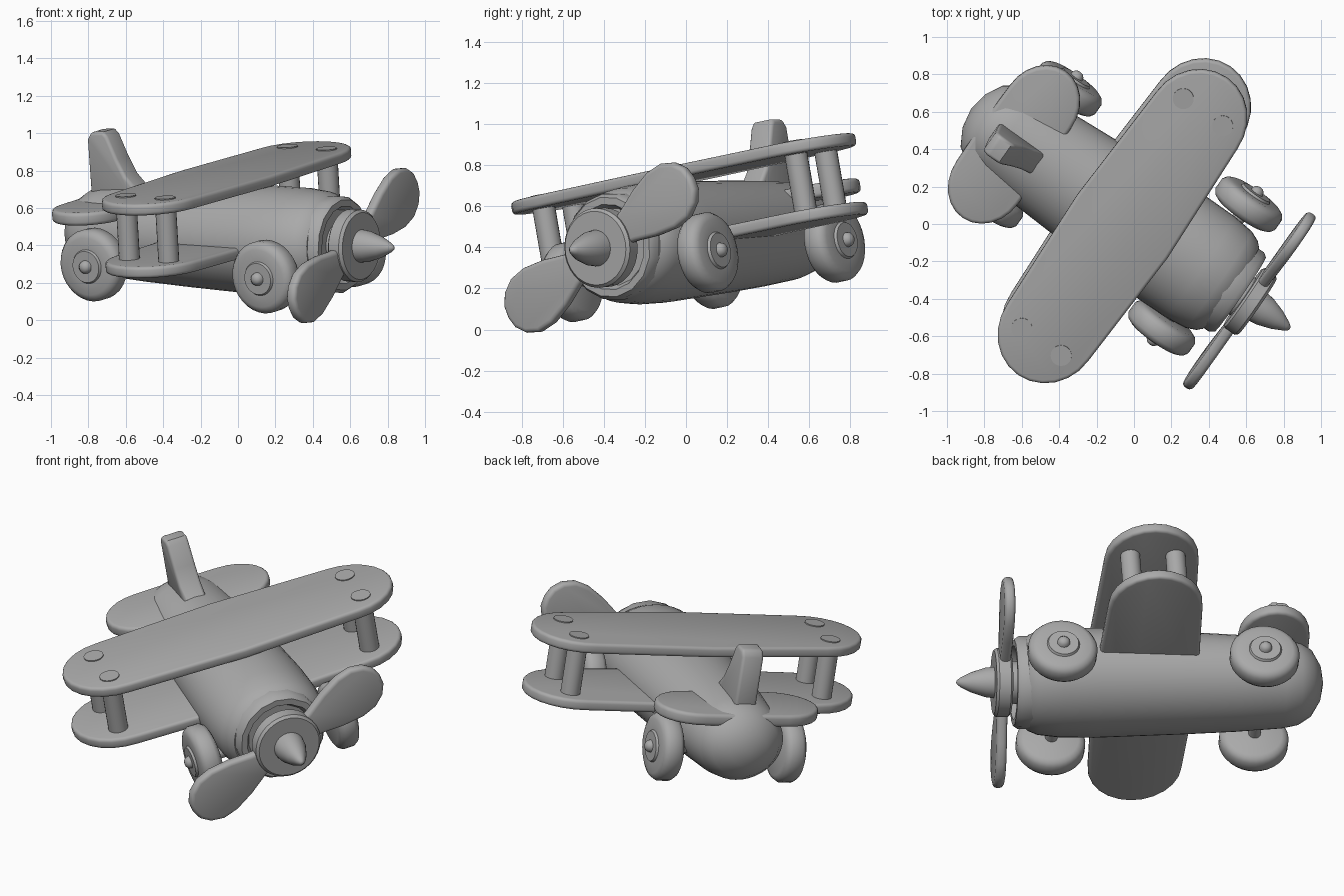
import bpy, bmesh, math
from mathutils import Matrix, Vector

cube = bpy.data.objects.get("Cube")
if cube:
    bpy.data.objects.remove(cube)

# One flat material for the whole toy
grey = bpy.data.materials.new("plain_grey")
grey.use_nodes = True
GREY = (0.4, 0.4, 0.4, 1)
grey.diffuse_color = GREY
grey.node_tree.nodes["Principled BSDF"].inputs["Base Color"].default_value = GREY

# Local frame: x to the nose, y to the left wing, z up; banked and turned in the world
nose = Vector((0.82, -0.566, -0.05)).normalized()
left = Vector((0.57, 0.803, 0.172))
left = (left - nose * left.dot(nose)).normalized()
up = nose.cross(left)
pose = Matrix((nose, left, up)).transposed().to_4x4()
pose.translation = left * 0.087
AXIS_Z = 0.427


def finish(name, bm, angle=38):
    bmesh.ops.remove_doubles(bm, verts=bm.verts, dist=1e-5)
    bmesh.ops.recalc_face_normals(bm, faces=bm.faces)
    mesh = bpy.data.meshes.new(name)
    bm.to_mesh(mesh)
    bm.free()
    mesh.materials.append(grey)
    mesh.polygons.foreach_set("use_smooth", [True] * len(mesh.polygons))
    mesh.set_sharp_from_angle(angle=math.radians(angle))
    obj = bpy.data.objects.new(name, mesh)
    bpy.context.collection.objects.link(obj)
    obj.matrix_world = pose
    return obj


def lathe(name, profile, axis, centre, steps=32, squash=1.0):
    """Spin (along, radius) points about a local axis."""
    bm = bmesh.new()
    verts = []
    for along, radius in profile:
        co = [0, 0, 0]
        co[axis], co[(axis + 1) % 3] = along, radius
        verts.append(bm.verts.new(co))
    edges = [bm.edges.new(pair) for pair in zip(verts, verts[1:])]
    direction = [0, 0, 0]
    direction[axis] = 1
    bmesh.ops.spin(bm, geom=verts + edges, cent=(0, 0, 0), axis=direction,
                   angle=math.tau, steps=steps, use_merge=True)
    bmesh.ops.scale(bm, vec=(1, 1, squash), verts=bm.verts)
    bmesh.ops.translate(bm, vec=centre, verts=bm.verts)
    return finish(name, bm)


def slab(name, outline, axis, low, high, bevel):
    """Extrude a flat outline along a local axis and round its rims."""
    bm = bmesh.new()
    verts = []
    for p in outline:
        co = list(p)
        co.insert(axis, low)
        verts.append(bm.verts.new(co))
    face = bm.faces.new(verts)
    new = bmesh.ops.extrude_face_region(bm, geom=[face], use_keep_orig=True)["geom"]
    move = [0, 0, 0]
    move[axis] = high - low
    bmesh.ops.translate(bm, vec=move,
                        verts=[v for v in new if isinstance(v, bmesh.types.BMVert)])
    bmesh.ops.recalc_face_normals(bm, faces=bm.faces)
    rims = [e for e in bm.edges if e.calc_face_angle(0) > 0.9]
    bmesh.ops.bevel(bm, geom=rims, offset=bevel, segments=3, profile=0.5, affect='EDGES')
    return finish(name, bm)


def rounded_plank(cx, straight, end, half, middle):
    """Outline of a wing: gently bulged middle and rounded ends."""
    pts = []
    for side in (1, -1):
        for i in range(13):
            t = math.pi * i / 12
            pts.append((cx + side * half * math.cos(t),
                        side * (straight + end * math.sin(t))))
        pts.append((cx - side * middle, 0))
    return pts


# Fuselage
hull = [(0.6, 0), (0.6, 0.265), (0.575, 0.29), (0.52, 0.314), (0.4, 0.328), (0.2, 0.33),
        (-0.3, 0.308), (-0.6, 0.291), (-0.86, 0.27), (-0.95, 0.25), (-1.02, 0.2),
        (-1.07, 0.11), (-1.09, 0)]
lathe("fuselage", hull, 0, (0, 0, AXIS_Z), 40, 0.89)

# Cowl ring with a recess, shaft, hub and spinner
lathe("cowl_ring", [(0.56, 0), (0.56, 0.262), (0.635, 0.262), (0.66, 0.245), (0.66, 0.21),
                    (0.625, 0.19), (0.625, 0)], 0, (0, 0, AXIS_Z), 16)
lathe("propeller_shaft", [(0.6, 0), (0.6, 0.12), (0.7, 0.12), (0.7, 0)], 0, (0, 0, AXIS_Z))
lathe("propeller_hub", [(0.68, 0), (0.68, 0.18), (0.692, 0.194), (0.758, 0.194),
                        (0.773, 0.18), (0.773, 0)], 0, (0, 0, AXIS_Z))
lathe("spinner", [(0.76, 0), (0.76, 0.09), (0.82, 0.083), (0.9, 0.057), (0.96, 0.027),
                  (0.98, 0.012), (0.985, 0)], 0, (0, 0, AXIS_Z))

# Propeller blades: paddles that widen outwards
half_blade = [(0.1, 0.06), (0.2, 0.085), (0.32, 0.13), (0.44, 0.158), (0.53, 0.153),
              (0.6, 0.115), (0.64, 0.06)]
paddle = half_blade + [(0.65, 0)] + [(r, -w) for r, w in reversed(half_blade)]
for name, degrees in (("left_blade", 22), ("right_blade", 202)):
    c, s = math.cos(math.radians(degrees)), math.sin(math.radians(degrees))
    slab(name, [(r * c - w * s, AXIS_Z + r * s + w * c) for r, w in paddle],
         0, 0.69, 0.75, 0.022)

# Wings
WING_X = -0.082
wing = rounded_plank(WING_X, 0.7, 0.285, 0.265, 0.295)
slab("upper_wing", wing, 2, 0.72, 0.782, 0.018)
slab("lower_wing", wing, 2, 0.38, 0.442, 0.018)

# Struts, ends showing as low discs on the upper wing
for side, word in ((1, "left"), (-1, "right")):
    for end, place in ((1, "front"), (-1, "rear")):
        lathe(f"{word}_{place}_strut", [(0.4, 0), (0.4, 0.056), (0.788, 0.056), (0.788, 0)],
              2, (WING_X + end * 0.128, side * 0.762, 0), 20)

# Tail
slab("tailplane", rounded_plank(-0.8, 0.25, 0.235, 0.2, 0.205), 2, 0.54, 0.61, 0.02)
fin = [(-0.93, 0.6), (-0.935, 0.93), (-0.91, 0.97), (-0.83, 0.975), (-0.805, 0.95),
       (-0.75, 0.83), (-0.7, 0.74), (-0.64, 0.68), (-0.64, 0.6)]
slab("tail_fin", fin, 1, -0.065, 0.065, 0.018)

# Wheels: rounded tyre, raised disc, round cap and axle
tyre = [(0, 0), (0, 0.155), (0.012, 0.18), (0.035, 0.195), (0.095, 0.195), (0.118, 0.18),
        (0.13, 0.155), (0.13, 0.092), (0.143, 0.085), (0.143, 0.036), (0.16, 0.032),
        (0.172, 0.02), (0.177, 0)]
for place, x, inner in (("front", 0.425, 0.345), ("rear", -0.72, 0.305)):
    for side, word in ((1, "left"), (-1, "right")):
        lathe(f"{word}_{place}_wheel", [(side * (inner + w), r) for w, r in tyre],
              1, (x, 0, 0.315))
    lathe(f"{place}_axle", [(-inner - 0.01, 0), (-inner - 0.01, 0.035),
                            (inner + 0.01, 0.035), (inner + 0.01, 0)], 1, (x, 0, 0.315), 16)
